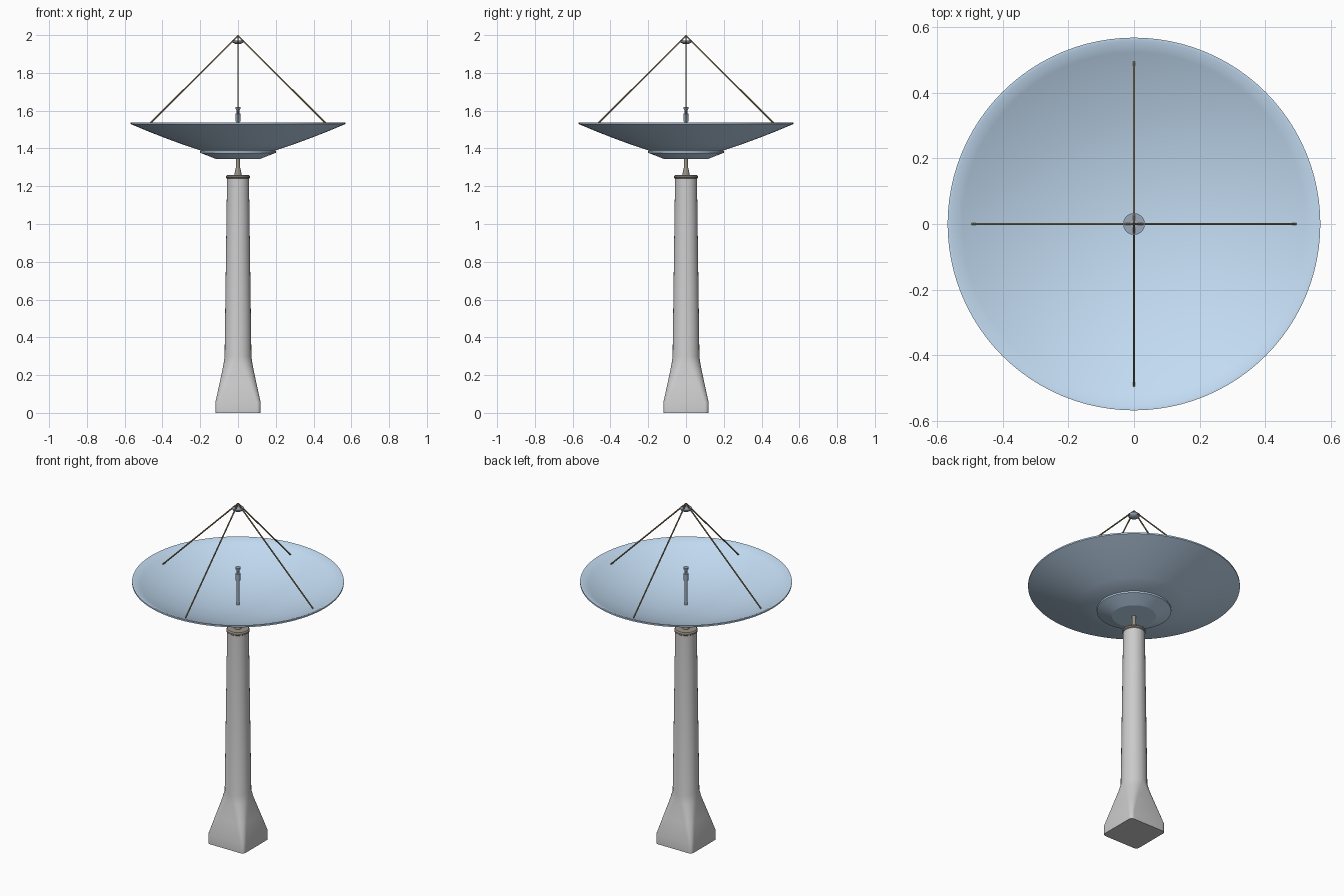
import bpy, bmesh, math
from mathutils import Vector

if "Cube" in bpy.data.objects:
    bpy.data.objects.remove(bpy.data.objects["Cube"])


def material(name, rgb):
    m = bpy.data.materials.new(name)
    m.diffuse_color = (*rgb, 1)
    m.use_nodes = True
    m.node_tree.nodes["Principled BSDF"].inputs["Base Color"].default_value = m.diffuse_color
    return m


BLUE = material("pale_blue", (0.55, 0.72, 0.90))
BRONZE = material("bronze", (0.24, 0.19, 0.10))
CAP = material("warm_grey", (0.33, 0.30, 0.25))
STEEL = material("blue_steel", (0.32, 0.39, 0.48))


def finish(name, bm, mat=None, angle=30):
    bmesh.ops.recalc_face_normals(bm, faces=bm.faces)
    me = bpy.data.meshes.new(name)
    bm.to_mesh(me)
    bm.free()
    ob = bpy.data.objects.new(name, me)
    bpy.context.collection.objects.link(ob)
    if mat:
        me.materials.append(mat)
    bpy.ops.object.select_all(action='DESELECT')
    ob.select_set(True)
    bpy.context.view_layer.objects.active = ob
    bpy.ops.object.shade_smooth_by_angle(angle=math.radians(angle))
    return ob


def lathe(name, profile, mat=None, sides=32, angle=30):
    """Revolve an (r, z) profile around the z axis."""
    bm = bmesh.new()
    vs = [bm.verts.new((r, 0, z)) for r, z in profile]
    es = [bm.edges.new(p) for p in zip(vs, vs[1:])]
    bmesh.ops.spin(bm, geom=vs + es, cent=(0, 0, 0), axis=(0, 0, 1),
                   angle=math.tau, steps=sides)
    bmesh.ops.remove_doubles(bm, verts=bm.verts, dist=1e-5)
    return finish(name, bm, mat, angle)


def rounded_square(bm, half, radius, z, n=8):
    ring = []
    for q in range(4):
        a0 = q * math.pi / 2
        c = Vector((half - radius,) * 2)
        cx, cy = c.x * (1, -1, -1, 1)[q], c.y * (1, 1, -1, -1)[q]
        for i in range(n):
            a = a0 + math.pi / 2 * (i + 0.02) / (n - 0.96)
            ring.append(bm.verts.new((cx + radius * math.cos(a), cy + radius * math.sin(a), z)))
    return ring


# Pedestal: square foot blending into a round tapered column
bm = bmesh.new()
sections = [(0.12, 0.022, 0), (0.12, 0.022, 0.055), (0.098, 0.038, 0.155),
            (0.077, 0.058, 0.255), (0.071, 0.0695, 0.30), (0.058, 0.057, 1.242)]
rings = [rounded_square(bm, *s) for s in sections]
for a, b in zip(rings, rings[1:]):
    for i in range(len(a)):
        j = (i + 1) % len(a)
        bm.faces.new((a[i], a[j], b[j], b[i]))
bm.faces.new(rings[0])
bm.faces.new(rings[-1])
finish("pedestal", bm)

# Cap ring and pivot neck
lathe("column_cap", [(0, 1.24), (0.057, 1.24), (0.063, 1.245), (0.063, 1.253),
                     (0.058, 1.26), (0, 1.26)], CAP)
lathe("pivot_neck", [(0, 1.258), (0.019, 1.258), (0.018, 1.27), (0.011, 1.30),
                     (0.010, 1.35), (0, 1.35)], CAP, 24)

# Dish shell: curved bowl inside, shallow cone outside
bowl = [(0.558 * i / 16, 1.40 + 0.137 * (i / 16) ** 2) for i in range(17)]
lathe("dish", bowl + [(0.568, 1.537), (0.568, 1.529), (0.47, 1.488), (0.38, 1.453),
                      (0.29, 1.420), (0.20, 1.390), (0, 1.385)], BLUE, 96)
lathe("dish_hub", [(0, 1.345), (0.118, 1.345), (0.20, 1.377), (0.20, 1.386),
                   (0.19, 1.391), (0, 1.391)], BLUE, 64, 15)

# Feed mast with horn at the top
lathe("feed_mast", [(0, 1.39), (0.009, 1.39), (0.009, 1.545), (0, 1.545)], STEEL, 20)
lathe("feed_horn", [(0, 1.543), (0.013, 1.543), (0.013, 1.583), (0.007, 1.587),
                    (0.007, 1.598), (0.014, 1.612), (0.014, 1.62), (0, 1.62)], STEEL, 20)

# Secondary reflector hung below the apex
lathe("secondary_reflector", [(0, 1.952)] +
      [(0.033 * math.sin(t * math.pi / 12), 1.972 - 0.02 * math.cos(t * math.pi / 12))
       for t in range(1, 7)] + [(0, 1.972)], STEEL)

# Four struts from the bowl to the apex
apex = Vector((0, 0, 1.997))
for k, side in enumerate(("right", "back", "left", "front")):
    a = k * math.pi / 2
    foot = Vector((0.496 * math.cos(a), 0.496 * math.sin(a), 1.502))
    d = apex - foot
    bm = bmesh.new()
    bmesh.ops.create_cone(bm, cap_ends=True, segments=10, radius1=0.004,
                          radius2=0.004, depth=d.length)
    bm.transform(d.to_track_quat('Z', 'Y').to_matrix().to_4x4())
    bmesh.ops.translate(bm, verts=bm.verts, vec=(apex + foot) / 2)
    finish(side + "_strut", bm, BRONZE, 40)
